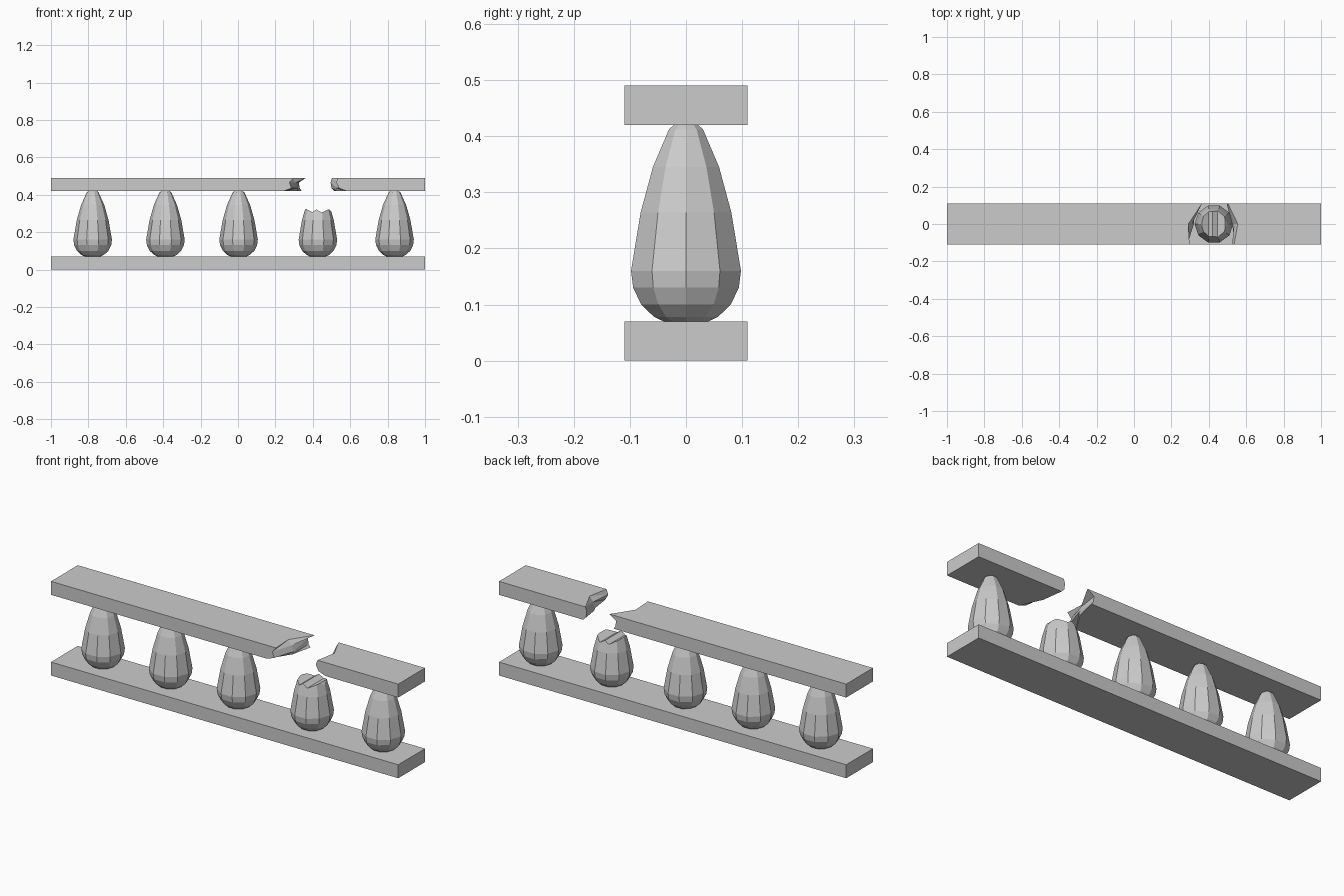
import bpy, bmesh, math

if "Cube" in bpy.data.objects:
    bpy.data.objects.remove(bpy.data.objects["Cube"])

HALF_DEPTH = 0.11
SIDES = 10


def finish(bm, name):
    bmesh.ops.recalc_face_normals(bm, faces=bm.faces)
    mesh = bpy.data.meshes.new(name)
    bm.to_mesh(mesh)
    bm.free()
    obj = bpy.data.objects.new(name, mesh)
    bpy.context.collection.objects.link(obj)
    return obj


def rail(name, x_flat, z_rows, x_end):
    """Beam along x: flat at x_flat, ragged at x_end[row][column]."""
    bm = bmesh.new()
    ys = (-HALF_DEPTH, 0.0, HALF_DEPTH)
    rows, cols = len(z_rows), len(ys)
    flat = [[bm.verts.new((x_flat, y, z)) for y in ys] for z in z_rows]
    rag = [[bm.verts.new((x_end[r][c], ys[c], z)) for c in range(cols)]
           for r, z in enumerate(z_rows)]
    for r in range(rows - 1):
        for c in range(cols - 1):
            a, b, d, e = rag[r][c], rag[r][c + 1], rag[r + 1][c + 1], rag[r + 1][c]
            bm.faces.new((a, b, d))
            bm.faces.new((a, d, e))

    def ring(g):
        return (g[0] + [g[r][-1] for r in range(1, rows)]
                + g[-1][-2::-1] + [g[r][0] for r in range(rows - 2, 0, -1)])

    fr, rr = ring(flat), ring(rag)
    for i in range(len(fr)):
        j = (i + 1) % len(fr)
        bm.faces.new((fr[i], fr[j], rr[j], rr[i]))
    bm.faces.new(fr)
    for row in flat[1:-1]:
        for v in row[1:-1]:
            bm.verts.remove(v)
    bmesh.ops.recalc_face_normals(bm, faces=bm.faces)
    bmesh.ops.dissolve_limit(bm, angle_limit=0.01, verts=bm.verts, edges=bm.edges)
    return finish(bm, name)


# Baluster silhouette as (radius, height)
PROFILE = [(0.042, 0.07), (0.060, 0.078), (0.084, 0.10), (0.099, 0.13),
           (0.103, 0.16), (0.085, 0.264), (0.062, 0.345), (0.032, 0.412),
           (0.023, 0.42)]


def baluster(name, x):
    bm = bmesh.new()
    rings = [[bm.verts.new((x + r * math.cos(math.tau * i / SIDES),
                            r * math.sin(math.tau * i / SIDES), z))
              for i in range(SIDES)] for r, z in PROFILE]
    for lo, hi in zip(rings, rings[1:]):
        for i in range(SIDES):
            j = (i + 1) % SIDES
            bm.faces.new((lo[i], lo[j], hi[j], hi[i]))
    bm.faces.new(rings[0])
    bm.faces.new(rings[-1])
    return finish(bm, name)


# Bottom rail, whole
rail("bottom_rail", -1.0, (0.0, 0.07), [[1.0] * 3] * 2)

# Top rail, broken in two pieces (rows bottom to top, columns front to back)
z_break = (0.42, 0.435, 0.465, 0.49)
rail("top_rail_left", -1.0, z_break,
     [(0.245, 0.315, 0.34), (0.285, 0.32, 0.33),
      (0.275, 0.31, 0.325), (0.297, 0.29, 0.364)])
rail("top_rail_right", 1.0, z_break,
     [(0.58, 0.53, 0.515), (0.54, 0.525, 0.50),
      (0.525, 0.535, 0.495), (0.535, 0.555, 0.502)])

# Whole balusters
for n, x in enumerate((-0.777, -0.388, 0.003, 0.837)):
    baluster(f"baluster_{n + 1}", x)

# Broken baluster: the top is cut off along a row of ridges
stump = baluster("broken_baluster", 0.427)
zigzag = [(0.30, 0.285), (0.34, 0.295), (0.363, 0.325), (0.397, 0.306),
          (0.420, 0.321), (0.447, 0.305), (0.487, 0.323), (0.508, 0.298),
          (0.55, 0.285), (0.55, 0.50), (0.30, 0.50)]
bm = bmesh.new()
front = [bm.verts.new((x, -0.2, z)) for x, z in zigzag]
back = [bm.verts.new((x, 0.2, z)) for x, z in zigzag]
bm.faces.new(front)
bm.faces.new(back)
for i in range(len(zigzag)):
    j = (i + 1) % len(zigzag)
    bm.faces.new((front[i], front[j], back[j], back[i]))
cutter = finish(bm, "break_cutter")
cutter.hide_render = True

cut = stump.modifiers.new("break", 'BOOLEAN')
cut.operation = 'DIFFERENCE'
cut.solver = 'EXACT'
cut.object = cutter
bpy.context.view_layer.objects.active = stump
bpy.ops.object.modifier_apply(modifier=cut.name)
bpy.data.objects.remove(cutter)
